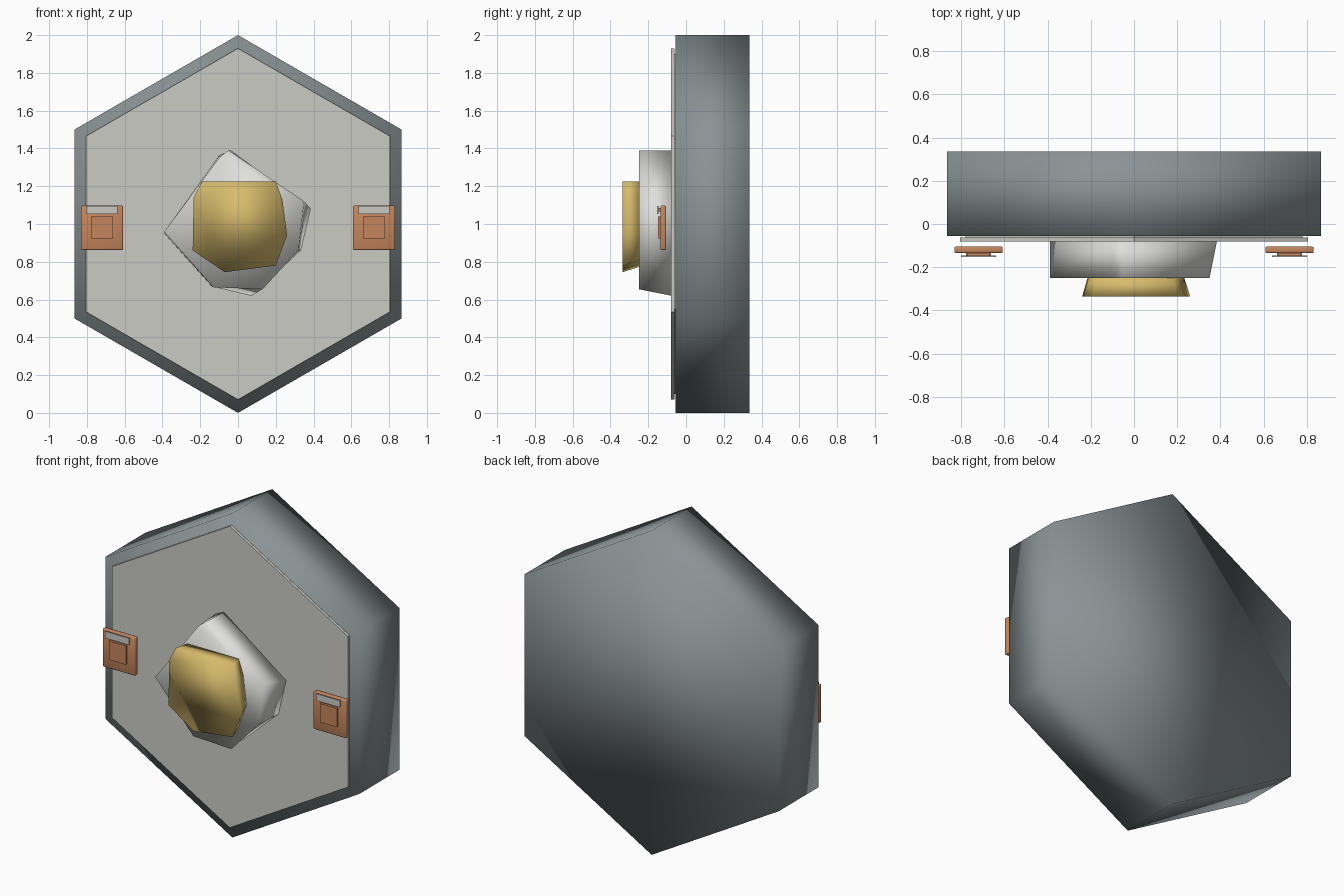
import bpy, bmesh, math

cube = bpy.data.objects.get("Cube")
if cube:
    bpy.data.objects.remove(cube, do_unlink=True)


def material(name, r, g, b):
    m = bpy.data.materials.new(name)
    m.use_nodes = True
    m.diffuse_color = (r, g, b, 1)
    m.node_tree.nodes["Principled BSDF"].inputs["Base Color"].default_value = (r, g, b, 1)
    return m


SLATE = material("slate grey", 0.25, 0.29, 0.30)
STONE = material("pale stone", 0.60, 0.60, 0.56)
WHITE = material("off white", 0.74, 0.74, 0.71)
GOLD = material("gold", 0.68, 0.50, 0.15)
COPPER = material("copper", 0.56, 0.24, 0.11)


def prism(name, front, back, y_front, y_back, mat, smooth=True, bevel=0):
    """Solid between two (x, z) outlines with equal point counts."""
    bm = bmesh.new()
    a = [bm.verts.new((x, y_front, z)) for x, z in front]
    b = [bm.verts.new((x, y_back, z)) for x, z in back]
    bm.faces.new(a)
    bm.faces.new(b[::-1])
    n = len(a)
    for i in range(n):
        j = (i + 1) % n
        bm.faces.new((a[i], b[i], b[j], a[j]))
    bmesh.ops.recalc_face_normals(bm, faces=bm.faces)
    if bevel:
        bmesh.ops.bevel(bm, geom=bm.edges[:], offset=bevel, segments=2,
                        profile=0.5, affect='EDGES')
    for f in bm.faces:
        f.smooth = smooth
    me = bpy.data.meshes.new(name)
    bm.to_mesh(me)
    bm.free()
    me.materials.append(mat)
    ob = bpy.data.objects.new(name, me)
    bpy.context.collection.objects.link(ob)
    return ob


def hexagon(r):
    return [(r * math.sin(i * math.pi / 3), 1 + r * math.cos(i * math.pi / 3)) for i in range(6)]


def rect(cx, cz, w, h):
    return [(cx + sx * w / 2, cz + sz * h / 2)
            for sx, sz in ((-1, -1), (1, -1), (1, 1), (-1, 1))]


# Hexagonal body and its face panel
prism("body", hexagon(1), hexagon(1), -0.055, 0.335, SLATE)
prism("face_panel", hexagon(0.93), hexagon(0.93), -0.08, -0.062, STONE, smooth=False)
prism("panel_backing", hexagon(0.9), hexagon(0.9), -0.063, -0.05, STONE, smooth=False)

# Irregular stone mount
mount_front = [(-0.05, 1.39), (0.35, 1.12), (0.32, 0.86), (0.13, 0.655),
               (-0.13, 0.665), (-0.39, 0.96), (-0.09, 1.36)]
mount_back = [(-0.04, 1.39), (0.385, 1.08), (0.333, 0.86), (0.07, 0.62),
              (-0.14, 0.67), (-0.39, 0.95), (-0.10, 1.36)]
prism("crystal_mount", mount_front, mount_back, -0.25, -0.075, WHITE)

# Faceted gold nugget, widening towards the front
nugget = [(-0.19, 1.225), (0.2, 1.225), (0.235, 1.13), (0.26, 0.94),
          (0.2, 0.78), (-0.07, 0.745), (-0.24, 0.86), (-0.235, 1.14)]
nugget_back = [(x * 0.89, 1.225 + (z - 1.225) * 0.94) for x, z in nugget]
prism("gold_nugget", nugget, nugget_back, -0.335, -0.245, GOLD)

# Copper clips on both sides
for side, s in (("left", 1), ("right", -1)):
    x = s * 0.72
    plate = rect(x, 0.98, 0.224, 0.235)
    prism(side + "_clip_plate", plate, plate, -0.135, -0.105, COPPER, bevel=0.007)
    button = rect(x, 0.982, 0.116, 0.116)
    prism(side + "_clip_button", button, button, -0.148, -0.13, COPPER, smooth=False)
    strip = rect(x, 1.075, 0.164, 0.042)
    prism(side + "_clip_strip", strip, strip, -0.153, -0.146, STONE, smooth=False)
    stem = rect(x, 1.075, 0.1, 0.02)
    prism(side + "_strip_stem", stem, stem, -0.147, -0.13, COPPER, smooth=False)
